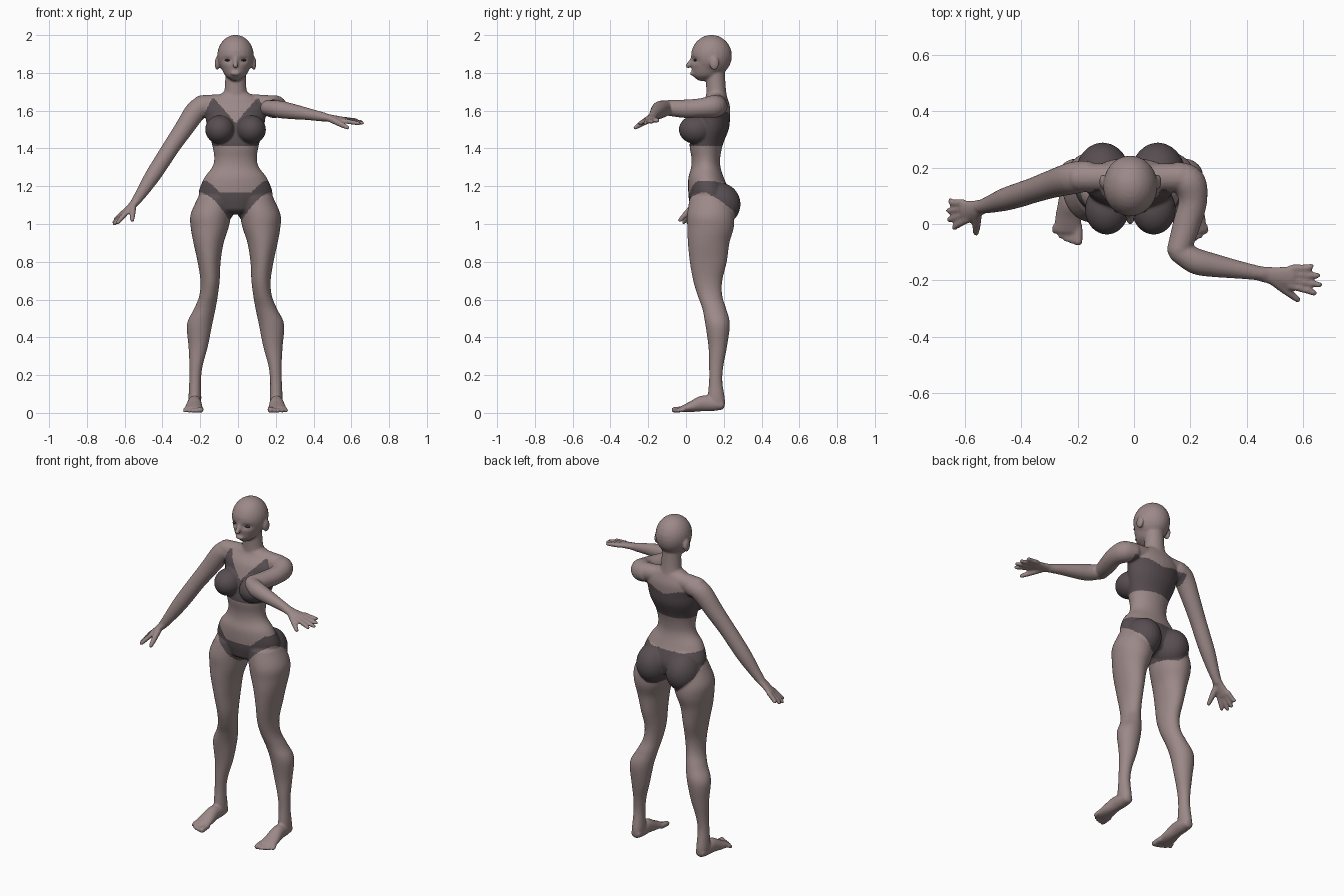
import bpy, bmesh, math
from mathutils import Vector, Matrix

cube = bpy.data.objects.get("Cube")
if cube:
    bpy.data.objects.remove(cube)

MID = -0.013          # centre line of the body
bm = bmesh.new()      # overlapping volumes, fused into one skin later


def material(name, rgb):
    m = bpy.data.materials.new(name)
    m.use_nodes = True
    m.diffuse_color = (*rgb, 1)
    m.node_tree.nodes["Principled BSDF"].inputs["Base Color"].default_value = (*rgb, 1)
    m.node_tree.nodes["Principled BSDF"].inputs["Roughness"].default_value = 0.7
    return m


skin = material("skin", (0.33, 0.25, 0.245))
cloth = material("dark_cloth", (0.095, 0.075, 0.08))
eye_dark = material("eye_dark", (0.05, 0.04, 0.04))


def spline(points, steps=5):
    """Catmull-Rom through points of any dimension."""
    p = [Vector(q) for q in points]
    p = [2 * p[0] - p[1]] + p + [2 * p[-1] - p[-2]]
    out = []
    for a, b, c, d in zip(p, p[1:], p[2:], p[3:]):
        for i in range(steps):
            t = i / steps
            out.append(0.5 * (2 * b + (c - a) * t + (2 * a - 5 * b + 4 * c - d) * t * t
                              + (3 * b - a - 3 * c + d) * t ** 3))
    return out + [p[-2]]


def tube(points, side=(1, 0, 0), axis=None, cap=1.0, n=20):
    """Closed limb through (x, y, z, radius, other radius) with rounded ends."""
    pts = spline([q if len(q) == 5 else (*q, q[3]) for q in points])
    rings = []
    for i, p in enumerate(pts):
        a, b = pts[max(i - 1, 0)], pts[min(i + 1, len(pts) - 1)]
        t = Vector(axis) if axis else (b.xyz - a.xyz).normalized()
        rings.append((p.xyz, t, p[3], p[4]))

    def ends(ring, sign):
        c, t, ra, rb = ring
        r = min(ra, rb) * cap * sign
        return [(c + t * r * math.sin(k), t, ra * math.cos(k), rb * math.cos(k))
                for k in (0.5, 1.0, 1.5)]
    down = (pts[-1].xyz - pts[0].xyz).dot(rings[0][1]) < 0
    s = -1 if down else 1
    rings = ends(rings[0], -s)[::-1] + rings + ends(rings[-1], s)
    loops = []
    for c, t, ra, rb in rings:
        v = t.cross(Vector(side)).normalized()
        u = v.cross(t)
        loops.append([bm.verts.new(c + u * ra * math.cos(k * math.tau / n)
                                   + v * rb * math.sin(k * math.tau / n)) for k in range(n)])
    for p, q in zip(loops, loops[1:]):
        for k in range(n):
            bm.faces.new((p[k], p[(k + 1) % n], q[(k + 1) % n], q[k]))
    bm.faces.new(loops[0][::-1])
    bm.faces.new(loops[-1])


def ball(centre, radii, target=None):
    bmesh.ops.create_uvsphere(target or bm, u_segments=24, v_segments=16, radius=1,
                              matrix=Matrix.LocRotScale(Vector(centre), None, Vector(radii)))


def upright(rows, s=0, cap=0.3):
    """Horizontal sections (x, y, z, rx, ry); s picks the body side."""
    tube([(MID + s * x, y, z, a, b) for x, y, z, a, b in rows], axis=(0, 0, 1), cap=cap, n=32)


def hand(wrist, tip, thumb_tip, across):
    """Palm, four spread fingers and a thumb; across points to the thumb."""
    w, e = Vector(wrist), Vector(tip)
    d = (e - w).normalized()
    a = (Vector(across) - d * Vector(across).dot(d)).normalized()
    size = (e - w).length
    at = lambda f, o, *r: (*(w + d * size * f + a * o), *r)
    tube([at(-.1, 0, .026, .022), at(.2, .003, .033, .018), at(.5, 0, .042, .015)], side=a, cap=.5)
    for k, reach in enumerate((.93, 1, .95, .82)):
        o = .032 - k * .021
        tube([at(.45, o, .013), at(.72, o * 1.25, .0125), at(reach - .05, o * 1.5, .0105)], side=a)
    th = Vector(thumb_tip)
    root = Vector(at(.12, .012))
    tube([(*root, .019), (*root.lerp(th, .55), .016), (*th, .011)], side=d)


# torso, shoulders and neck
upright([(0, .125, 1.08, .13, .10), (0, .125, 1.15, .195, .112), (0, .107, 1.24, .168, .095),
         (0, .105, 1.30, .124, .078), (0, .105, 1.35, .113, .076), (0, .107, 1.42, .124, .088),
         (0, .13, 1.50, .148, .096), (0, .14, 1.56, .158, .093), (0, .15, 1.62, .165, .083),
         (0, .16, 1.665, .125, .06), (0, .16, 1.69, .075, .05)])
tube([(MID - .18, .165, 1.632, .05), (MID, .165, 1.64, .05), (MID + .18, .165, 1.632, .05)],
     side=(0, 1, 0))
upright([(0, .165, 1.63, .075, .06), (0, .16, 1.70, .06, .053),
         (0, .157, 1.76, .055, .051), (0, .155, 1.83, .055, .05)])

# head, nose and lips
ball((MID, .135, 1.89), (.097, .108, .111))
upright([(0, .10, 1.765, .028, .042), (0, .11, 1.785, .054, .073), (0, .12, 1.82, .073, .09),
         (0, .13, 1.86, .087, .105), (0, .135, 1.92, .09, .105)])
tube([(MID, .032, 1.875, .009), (MID, .018, 1.852, .011), (MID, .012, 1.838, .014)])
ball((MID, .034, 1.797), (.026, .013, .012))

# mirrored parts
for s in (-1, 1):
    ball((MID + s * .097, .15, 1.85), (.013, .026, .036))           # ear
    ball((MID + s * .083, .052, 1.50), (.078, .09, .076))           # breast
    ball((MID + s * .098, .172, 1.105), (.098, .117, .115))         # buttock
    upright([(.10, .13, 1.14, .10, .11), (.13, .13, 1.05, .108, .124),          # leg
             (.137, .13, .98, .10, .123), (.143, .12, .90, .08, .11),
             (.14, .118, .80, .061, .098), (.135, .115, .70, .051, .077),
             (.143, .127, .62, .049, .065), (.163, .15, .55, .057, .063),
             (.19, .167, .47, .067, .065), (.198, .168, .35, .051, .049),
             (.209, .16, .25, .035, .038), (.214, .157, .17, .031, .035),
             (.215, .16, .08, .034, .045), (.215, .165, .05, .032, .042)], s)
    tube([(MID + s * x, y, z, a, b) for x, y, z, a, b in (                       # foot
        (.215, .19, .042, .03, .026), (.215, .15, .046, .035, .036), (.217, .09, .05, .037, .042),
        (.22, .03, .033, .045, .029), (.222, -.025, .019, .05, .016))], cap=.6)
    for k in range(5):                                                           # toes
        r = .016 if k == 0 else .0125 - k * .0006
        x, tip = .185 + k * .0205, -.062 + k * k * .0022
        tube([(MID + s * x, -.01, .02, r), (MID + s * x, tip, r, r)])

# lowered right arm
tube([(-.17, .17, 1.625, .055), (-.22, .162, 1.60, .057), (-.29, .142, 1.50, .05),
      (-.355, .12, 1.405, .045), (-.40, .105, 1.335, .044), (-.455, .088, 1.25, .041),
      (-.51, .07, 1.165, .031), (-.545, .06, 1.115, .024)], side=(0, 1, 0))
hand((-.545, .06, 1.115), (-.665, .03, .995), (-.56, -.032, 1.02), (.2, -.95, -.1))

# left arm raised forward, forearm turned outward
tube([(.15, .17, 1.625, .053), (.195, .145, 1.622, .06), (.208, .08, 1.615, .051),
      (.187, 0, 1.61, .049), (.158, -.095, 1.615, .042)], side=(0, 0, 1), cap=.8)
tube([(.162, -.10, 1.615, .04), (.22, -.132, 1.607, .046), (.28, -.146, 1.597, .042),
      (.37, -.162, 1.582, .032), (.46, -.177, 1.565, .024)], side=(0, 1, 0))
hand((.46, -.177, 1.565), (.67, -.20, 1.535), (.58, -.268, 1.51), (0, -1, -.15))

# fuse the volumes into one smooth skin
bmesh.ops.recalc_face_normals(bm, faces=bm.faces)
rough = bpy.data.meshes.new("body_rough")
bm.to_mesh(rough)
bm.free()
body = bpy.data.objects.new("body", rough)
bpy.context.collection.objects.link(body)
fuse = body.modifiers.new("fuse", 'REMESH')
fuse.mode, fuse.voxel_size = 'VOXEL', 0.006
soften = body.modifiers.new("soften", 'SMOOTH')
soften.factor, soften.iterations = 0.5, 5
fused = bpy.data.meshes.new_from_object(
    body.evaluated_get(bpy.context.evaluated_depsgraph_get()))
body.modifiers.clear()
body.data = fused
bpy.data.meshes.remove(rough)
fused.name = "body"

# eye sockets
for v in fused.vertices:
    if v.co.z > 1.8 and v.co.y < .1:
        d2 = ((abs(v.co.x - MID) - .04) / .026) ** 2 + ((v.co.z - 1.867) / .016) ** 2
        v.co.y += .011 * math.exp(-d2)


def is_top(x, y, z):
    """Cropped top: V neck and straps in front, a band behind."""
    if not 1.415 < z < 1.665 or x > .18 or (y < 0.01 and z > 1.565 and x > .1):
        return False
    if y < .14:
        return z < 1.535 + 1.15 * x and z < 1.665 - 2 * (x - .125)
    return z < 1.565 + .3 * min(x, .1)


def is_brief(x, y, z):
    """Low waist in front, high leg line, full cover behind."""
    if x > .26 or not .98 < z < 1.25:
        return False
    t = min(max((y - .02) / .2, 0), 1)
    low = (1 - t) * (1.03 + 1.15 * max(x - .03, 0)) + t * (1.005 + max(x - .1, 0))
    high = (1 - t) * min(1.165 + .9 * max(x - .08, 0), 1.23) + t * 1.222
    return low < z < high


for m in (skin, cloth):
    fused.materials.append(m)
for p in fused.polygons:
    c = p.center
    spot = (abs(c.x - MID), c.y, c.z)
    p.material_index = 1 if is_top(*spot) or is_brief(*spot) else 0
    p.use_smooth = True

# eyes
for name, s in (("right_eye", -1), ("left_eye", 1)):
    eye = bmesh.new()
    ball((MID + s * .041, .05, 1.867), (.017, .01, .006), eye)
    me = bpy.data.meshes.new(name)
    eye.to_mesh(me)
    eye.free()
    me.materials.append(eye_dark)
    for p in me.polygons:
        p.use_smooth = True
    bpy.context.collection.objects.link(bpy.data.objects.new(name, me))
